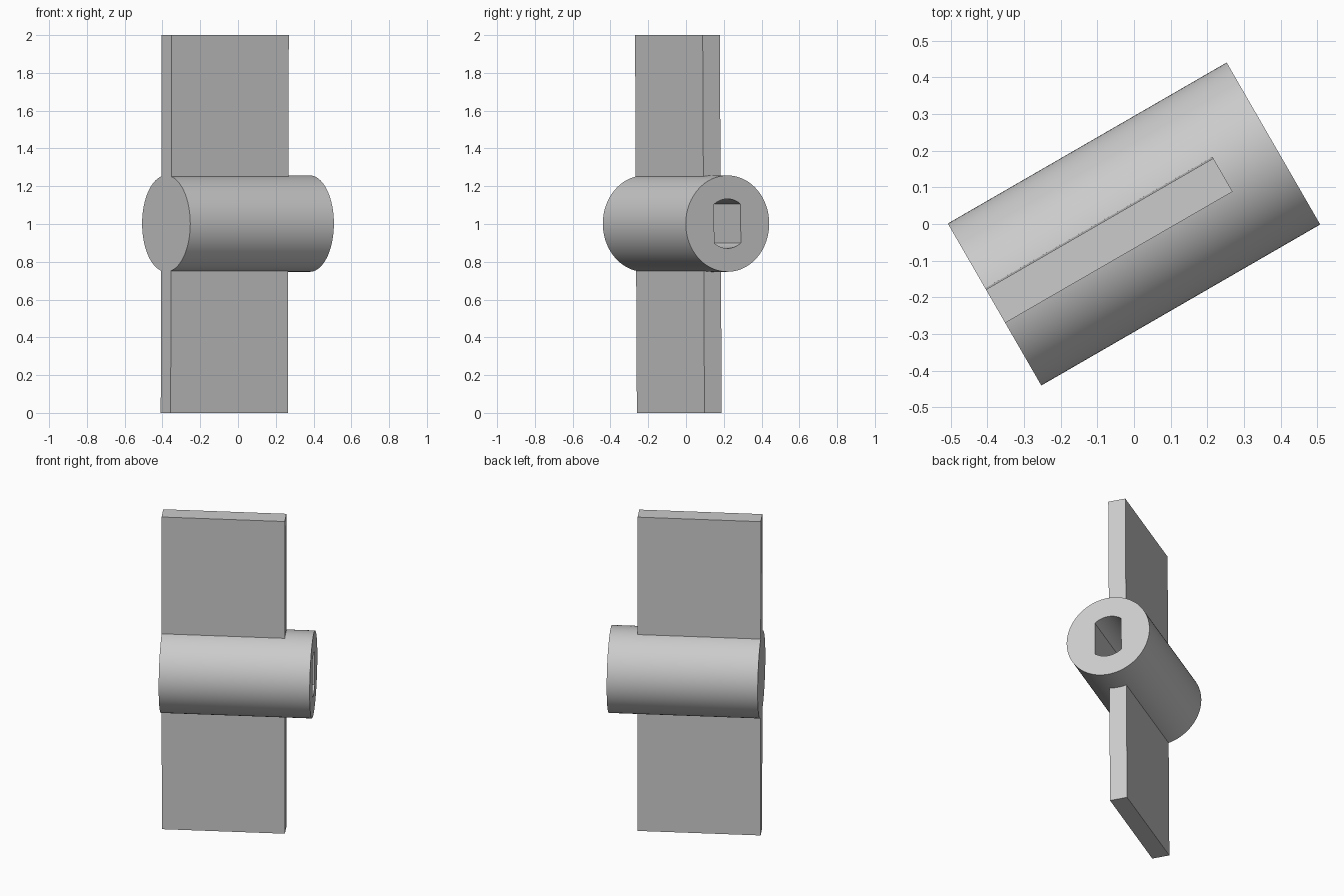
import bpy, bmesh, math
from mathutils import Matrix

cube = bpy.data.objects.get("Cube")
if cube:
    bpy.data.objects.remove(cube, do_unlink=True)

RADIUS, HALF = 0.255, 0.439          # hub
BORE_R, BORE_FLAT, BORE_DEPTH = 0.131, 0.081, 0.6
BLADE_T, BLADE_W = 0.105, 0.716

grey = bpy.data.materials.new("light_grey")
grey.use_nodes = True
grey.diffuse_color = (0.6, 0.6, 0.6, 1)
grey.node_tree.nodes["Principled BSDF"].inputs["Base Color"].default_value = (0.6, 0.6, 0.6, 1)

# Shared placement: axis along local x, turned in plan and very slightly rolled
PLACE = (Matrix.Translation((0, 0, 1.002)) @ Matrix.Rotation(math.radians(30), 4, 'Z')
         @ Matrix.Rotation(0.0055, 4, 'X'))


def prism(name, profile, x0, x1):
    """Extrude a (y, z) outline along the local x axis."""
    bm = bmesh.new()
    face = bm.faces.new([bm.verts.new((x0, y, z)) for y, z in profile])
    ext = bmesh.ops.extrude_face_region(bm, geom=[face])
    moved = [v for v in ext["geom"] if isinstance(v, bmesh.types.BMVert)]
    bmesh.ops.translate(bm, verts=moved, vec=(x1 - x0, 0, 0))
    bmesh.ops.recalc_face_normals(bm, faces=bm.faces)
    mesh = bpy.data.meshes.new(name)
    bm.to_mesh(mesh)
    bm.free()
    mesh.materials.append(grey)
    obj = bpy.data.objects.new(name, mesh)
    bpy.context.collection.objects.link(obj)
    obj.matrix_world = PLACE
    return obj


def arc(r, a0, a1, n):
    return [(r * math.cos(a0 + (a1 - a0) * i / n), r * math.sin(a0 + (a1 - a0) * i / n))
            for i in range(n + 1)]


# Hub cylinder
hub = prism("hub", arc(RADIUS, 0, math.tau, 96)[:-1], -HALF, HALF)

# Blind shaft bore with two flats
a = math.acos(BORE_FLAT / BORE_R)
outline = arc(BORE_R, a, math.pi - a, 20) + arc(BORE_R, math.pi + a, math.tau - a, 20)
cutter = prism("bore_cutter", outline, HALF - BORE_DEPTH, HALF + 0.1)
cut = hub.modifiers.new("bore", 'BOOLEAN')
cut.operation, cut.solver, cut.object = 'DIFFERENCE', 'EXACT', cutter
bpy.context.view_layer.update()
bpy.context.view_layer.objects.active = hub
hub.select_set(True)
bpy.ops.object.modifier_apply(modifier=cut.name)
bpy.data.objects.remove(cutter, do_unlink=True)
bpy.ops.object.shade_smooth_by_angle(angle=math.radians(30))

# Upper and lower blades, rooted in the hub wall and flush with its closed end
t = BLADE_T / 2
for name, root, tip in (("upper_blade", 0.245, 0.998), ("lower_blade", -0.245, -1.002)):
    prism(name, [(-t, root), (t, root), (t, tip), (-t, tip)], -HALF, -HALF + BLADE_W)
